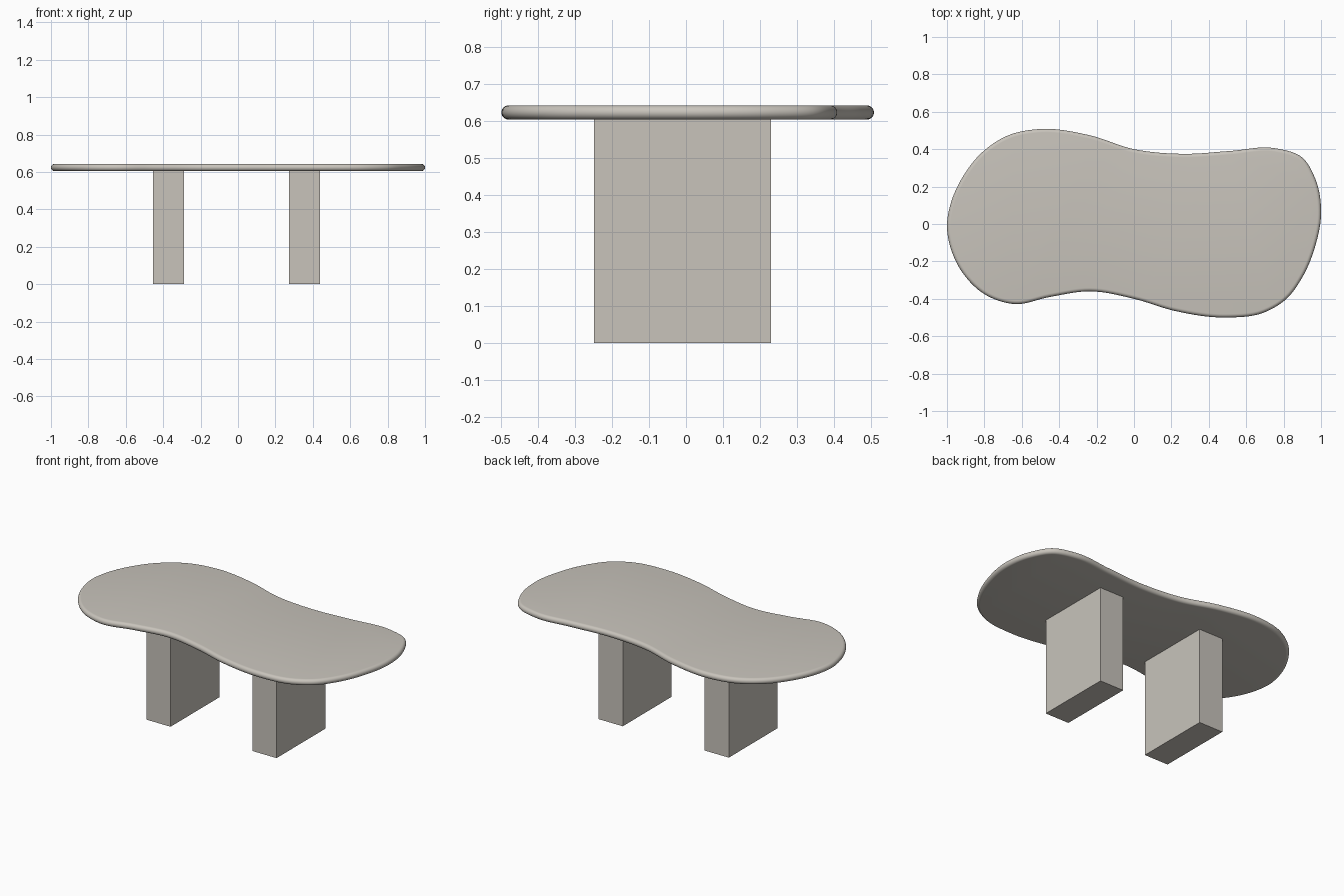
import bpy, bmesh, math
from mathutils import Vector

if "Cube" in bpy.data.objects:
    bpy.data.objects.remove(bpy.data.objects["Cube"])

stone = bpy.data.materials.new("warm_grey_stone")
stone.diffuse_color = (0.58, 0.55, 0.50, 1)
stone.use_nodes = True
stone.node_tree.nodes["Principled BSDF"].inputs["Base Color"].default_value = stone.diffuse_color


def make_object(name, bm):
    bmesh.ops.recalc_face_normals(bm, faces=bm.faces)
    mesh = bpy.data.meshes.new(name)
    bm.to_mesh(mesh)
    bm.free()
    mesh.materials.append(stone)
    obj = bpy.data.objects.new(name, mesh)
    bpy.context.collection.objects.link(obj)
    return obj


def smooth_loop(points, steps):
    """Closed Catmull-Rom curve through the points."""
    n, out = len(points), []
    for i in range(n):
        a, b, c, d = (Vector(points[(i + k) % n]) for k in (-1, 0, 1, 2))
        # tangents scaled to chord lengths for uneven spacing
        l0, l1, l2 = (b - a).length, (c - b).length, (d - c).length
        m1 = ((b - a) / l0 * l1 + (c - b) / l1 * l0) / (l0 + l1) * l1
        m2 = ((c - b) / l1 * l2 + (d - c) / l2 * l1) / (l1 + l2) * l1
        for s in range(steps):
            t = s / steps
            out.append(b * (2*t**3 - 3*t**2 + 1) + m1 * (t**3 - 2*t**2 + t)
                       + c * (3*t**2 - 2*t**3) + m2 * (t**3 - t**2))
    return out


# Tabletop: freeform outline, counter-clockwise
outline = [
    (1.0, 0.05), (0.97, 0.24), (0.90, 0.355), (0.755, 0.405), (0.51, 0.39),
    (0.27, 0.375), (0.0, 0.40), (-0.24, 0.475), (-0.50, 0.508),
    (-0.67, 0.475), (-0.81, 0.385), (-0.92, 0.245), (-0.98, 0.11), (-1.0, -0.01),
    (-0.98, -0.13), (-0.91, -0.27), (-0.80, -0.375), (-0.64, -0.428),
    (-0.45, -0.39), (-0.235, -0.36), (0.0, -0.40), (0.22, -0.465),
    (0.49, -0.50), (0.69, -0.475), (0.81, -0.405), (0.90, -0.285), (0.97, -0.115),
]
loop = smooth_loop(outline, 8)
count = len(loop)
inward = []
for i in range(count):
    t = (loop[(i + 1) % count] - loop[i - 1]).normalized()
    inward.append(Vector((-t.y, t.x)))

# Rounded rim: half-round profile swept round the outline
z_low, z_high = 0.605, 0.643
radius = (z_high - z_low) / 2
bm = bmesh.new()
rings = []
for k in range(13):
    angle = -math.pi / 2 + math.pi * k / 12
    inset = radius * (1 - math.cos(angle))
    z = (z_low + z_high) / 2 + radius * math.sin(angle)
    rings.append([bm.verts.new((*(p + n * inset), z)) for p, n in zip(loop, inward)])
for low, high in zip(rings, rings[1:]):
    for i in range(count):
        j = (i + 1) % count
        bm.faces.new((low[i], low[j], high[j], high[i]))
bm.faces.new(rings[0][::-1])
bm.faces.new(rings[-1])
top = make_object("tabletop", bm)
bpy.context.view_layer.objects.active = top
top.select_set(True)
bpy.ops.object.shade_smooth_by_angle(angle=math.radians(30))

# Slab legs
for name, x in (("left_leg", -0.372), ("right_leg", 0.356)):
    bm = bmesh.new()
    bmesh.ops.create_cube(bm, size=1)
    bmesh.ops.scale(bm, vec=(0.166, 0.479, 0.606), verts=bm.verts)
    bmesh.ops.translate(bm, vec=(x, -0.0095, 0.303), verts=bm.verts)
    make_object(name, bm)
